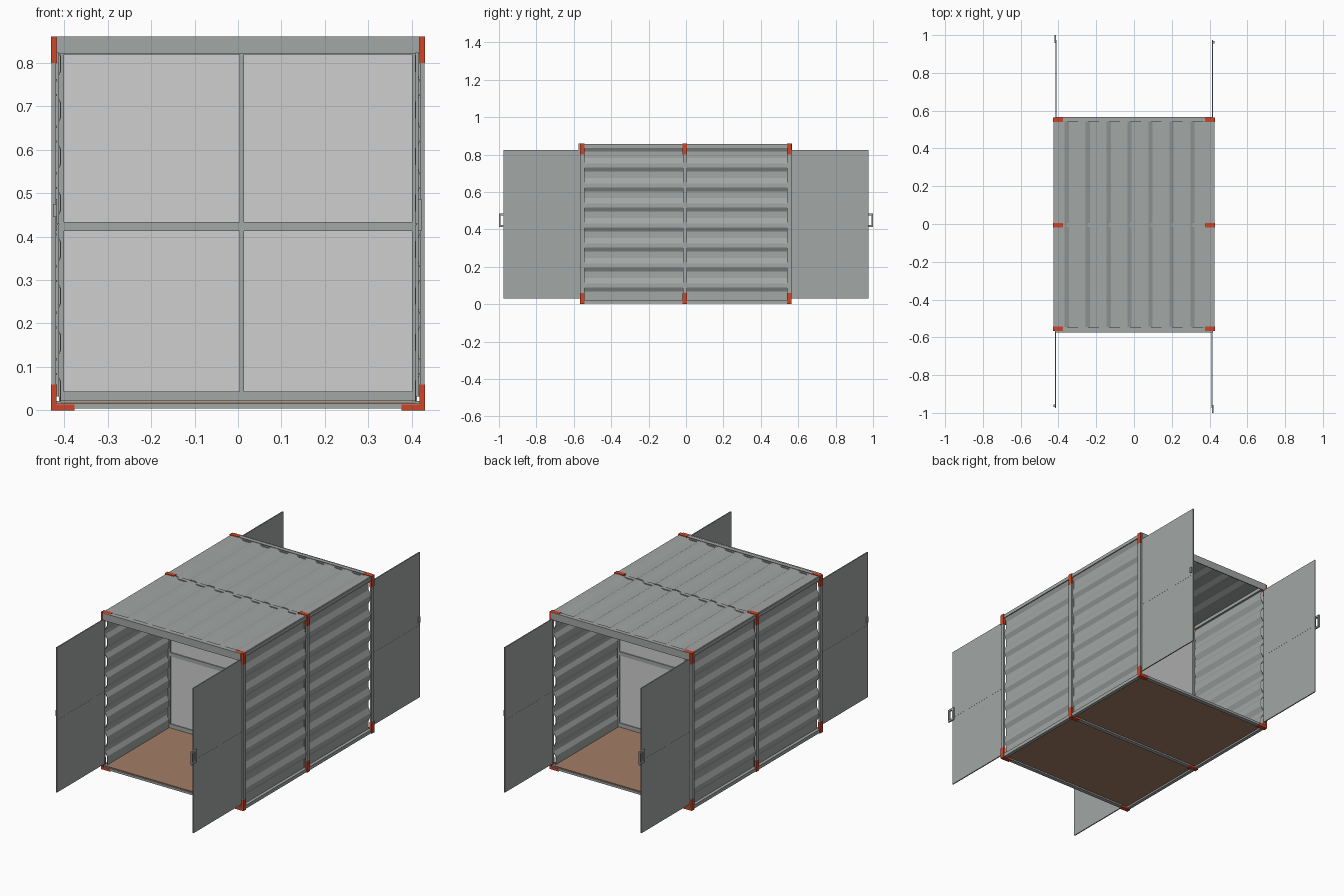
import bpy, bmesh, math

if "Cube" in bpy.data.objects:
    bpy.data.objects.remove(bpy.data.objects["Cube"])


def material(name, rgb):
    m = bpy.data.materials.new(name)
    m.diffuse_color = (*rgb, 1)
    m.use_nodes = True
    m.node_tree.nodes["Principled BSDF"].inputs["Base Color"].default_value = m.diffuse_color
    return m


GREY = material("painted grey steel", (0.36, 0.385, 0.375))
RED = material("corner red", (0.62, 0.06, 0.02))
WOOD = material("floor brown", (0.36, 0.21, 0.13))
PANE = material("light pane", (0.62, 0.62, 0.62))


def finish(name, bm, mat):
    bmesh.ops.recalc_face_normals(bm, faces=bm.faces)
    me = bpy.data.meshes.new(name)
    bm.to_mesh(me)
    bm.free()
    me.materials.append(mat)
    ob = bpy.data.objects.new(name, me)
    bpy.context.collection.objects.link(ob)
    return ob


def boxes(name, mat, *ranges):
    """One object from boxes given as (x0, x1, y0, y1, z0, z1)."""
    bm = bmesh.new()
    for x0, x1, y0, y1, z0, z1 in ranges:
        vs = bmesh.ops.create_cube(bm, size=1)["verts"]
        for v in vs:
            v.co.x = (x0 + x1) / 2 + v.co.x * (x1 - x0)
            v.co.y = (y0 + y1) / 2 + v.co.y * (y1 - y0)
            v.co.z = (z0 + z1) / 2 + v.co.z * (z1 - z0)
    return finish(name, bm, mat)


def turn(r, s):
    """Half turn about z of a box range when s is -1."""
    if s == 1:
        return r
    x0, x1, y0, y1, z0, z1 = r
    return (-x1, -x0, -y1, -y0, z0, z1)


def wave(start, end, drop, period, depth):
    """Trapezoid ribs: (position, inset); each rib drops inward after 'drop'."""
    pts = [(start, 0)]
    steps = ((0, 0), (0.022, depth), (0.057, depth), (0.085, 0))
    k = 0
    while drop + k * period < end:
        for d, inset in steps:
            p = drop + k * period + d
            if start < p < end:
                pts.append((p, inset))
        k += 1
    pts.append((end, pts[-1][1]))
    return pts


def sheet(name, pts, y0, y1, place):
    """Sweep a profile along y as a thin folded plate."""
    bm = bmesh.new()
    t = 0.003
    rows = [[bm.verts.new(place(p, d + o, y)) for p, d in pts]
            for y, o in ((y0, 0), (y1, 0), (y1, t), (y0, t))]
    for a in range(4):
        r, q = rows[a], rows[(a + 1) % 4]
        for i in range(len(pts) - 1):
            bm.faces.new((r[i], r[i + 1], q[i + 1], q[i]))
    for e in (0, -1):
        bm.faces.new([r[e] for r in rows])
    return finish(name, bm, GREY)


# Corrugated walls and roof, one panel per bay
Y_FRAMES = (-0.555, -0.006, 0.552)
wall_profile = [(0.858 - p, d) for p, d in wave(0.02, 0.846, 0.020, 0.107, 0.013)]
roof_profile = wave(-0.422, 0.422, -0.367, 0.111, 0.011)
for bay, y0, y1 in (("front", -0.546, -0.015), ("back", 0.004, 0.543)):
    for side, s in (("left", -1), ("right", 1)):
        sheet(f"{bay}_{side}_wall", wall_profile, y0, y1,
              lambda p, d, y, s=s: (s * (0.423 - d), y, p))
    sheet(f"{bay}_roof", roof_profile, y0 - 0.006, y1 + 0.006,
          lambda p, d, y: (p, y, 0.857 - d))

# Steel frame: posts, cross rails and long rails
for tag, y in zip(("front", "middle", "back"), Y_FRAMES):
    a, b = y - 0.011, y + 0.011
    boxes(f"{tag}_posts", GREY, *[(s * 0.424 - 0.005, s * 0.424 + 0.005, a, b, 0.01, 0.85)
                                  for s in (-1, 1)])
    boxes(f"{tag}_cross_rails", GREY, (-0.42, 0.42, a, b, 0.004, 0.016),
          (-0.42, 0.42, a, b, 0.838, 0.851))
    # Red corner brackets: upright leg plus a short foot
    for s in (-1, 1):
        for lvl, z0, z1, f0, f1 in (("bottom", 0, 0.06, 0, 0.014), ("top", 0.80, 0.86, 0.847, 0.86)):
            x = sorted((s * 0.418, s * 0.43))
            f = sorted((s * 0.376, s * 0.425))
            boxes(f"{tag}_{lvl}_bracket", RED, (*x, a - .001, b + .001, z0, z1),
                  (*f, a - .001, b + .001, f0, f1))
for s in (-1, 1):
    x = sorted((s * 0.408, s * 0.427))
    boxes("long_rails", GREY, (*x, -0.56, 0.558, 0.003, 0.022), (*x, -0.56, 0.558, 0.836, 0.855))
boxes("front_header", GREY, (-0.418, 0.418, -0.574, -0.566, 0.82, 0.86),
      (-0.418, 0.418, -0.574, -0.545, 0.856, 0.859))
boxes("back_header", GREY, (-0.418, 0.418, 0.562, 0.567, 0.82, 0.86),
      (-0.418, 0.418, 0.542, 0.567, 0.856, 0.859))

# Floor boards
boxes("floor", WOOD, (-0.41, 0.41, -0.56, 0.558, 0.012, 0.021))

# Glazed partition in the middle
boxes("partition_panes", PANE, (-0.41, 0.41, -0.009, -0.003, 0.022, 0.84))
boxes("partition_frame", GREY,
      (-0.412, -0.400, -0.014, 0.002, 0.022, 0.84), (0.401, 0.412, -0.014, 0.002, 0.022, 0.84),
      (0.003, 0.014, -0.014, 0.002, 0.022, 0.84), (-0.41, 0.41, -0.014, 0.002, 0.413, 0.434),
      (-0.41, 0.41, -0.014, 0.002, 0.022, 0.044), (-0.41, 0.41, -0.014, 0.002, 0.819, 0.84))

# Open doors at both ends; the back pair is the front pair turned half round
for tag, s in (("front", 1), ("back", -1)):
    for side, x in (("right", 0.412), ("left", -0.415)):
        boxes(f"{tag}_{side}_door", GREY,
              turn((x - 0.003, x + 0.003, -0.975, -0.56, 0.032, 0.428), s),
              turn((x - 0.003, x + 0.003, -0.975, -0.56, 0.4285, 0.824), s))
    # Loop handle past the door edge
    boxes(f"{tag}_door_handle", GREY, *[turn((0.414, 0.422, *r), s) for r in (
        (-1.0, -0.992, 0.413, 0.486), (-0.968, -0.958, 0.413, 0.486),
        (-0.992, -0.968, 0.413, 0.424), (-0.992, -0.968, 0.475, 0.486))])
    # Latch keeper on the other door
    boxes(f"{tag}_door_keeper", GREY, turn((-0.426, -0.417, -0.968, -0.956, 0.445, 0.475), s))
